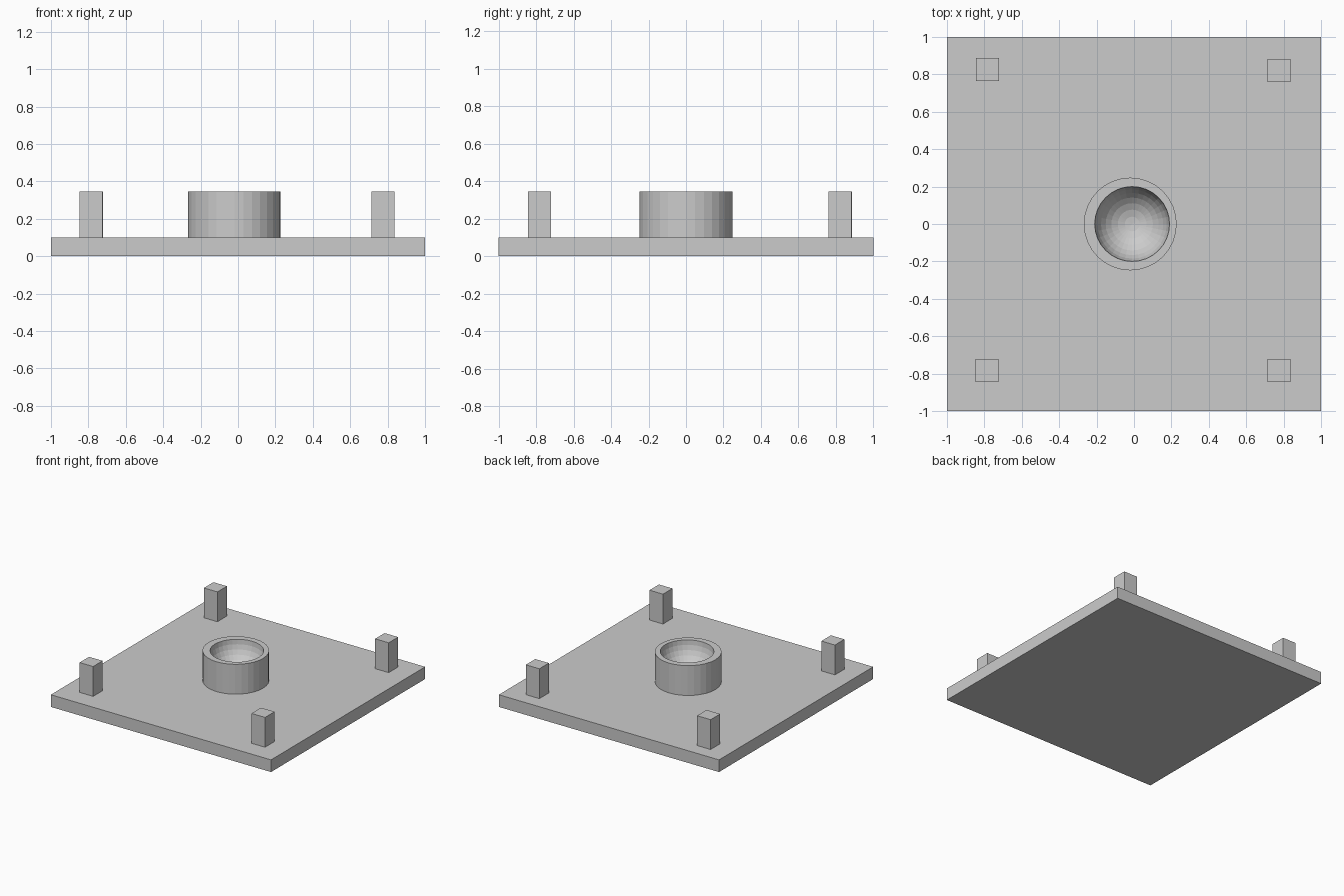
import bpy, bmesh, math

cube = bpy.data.objects.get("Cube")
if cube:
    bpy.data.objects.remove(cube, do_unlink=True)

GREY = (0.6, 0.6, 0.6, 1)
grey = bpy.data.materials.new("plain grey")
grey.use_nodes = True
grey.diffuse_color = GREY
grey.node_tree.nodes["Principled BSDF"].inputs["Base Color"].default_value = GREY

PLATE_TOP, TOP = 0.1, 0.345


def add_object(name, bm):
    bmesh.ops.recalc_face_normals(bm, faces=bm.faces)
    mesh = bpy.data.meshes.new(name)
    bm.to_mesh(mesh)
    bm.free()
    mesh.materials.append(grey)
    obj = bpy.data.objects.new(name, mesh)
    bpy.context.collection.objects.link(obj)
    return obj


def box(name, x, y, width, bottom, top):
    bm = bmesh.new()
    bmesh.ops.create_cube(bm, size=1)
    bmesh.ops.scale(bm, vec=(width, width, top - bottom), verts=bm.verts)
    bmesh.ops.translate(bm, vec=(x, y, (top + bottom) / 2), verts=bm.verts)
    return add_object(name, bm)


def round_shell(name, rings, sides=32):
    """Closed solid through circles given as (centre x, radius, z)."""
    bm = bmesh.new()
    loops = [[bm.verts.new((cx + r * math.cos(math.tau * i / sides),
                            r * math.sin(math.tau * i / sides), z))
              for i in range(sides)] for cx, r, z in rings]
    for a, b in zip(loops, loops[1:]):
        for i in range(sides):
            j = (i + 1) % sides
            bm.faces.new((a[i], a[j], b[j], b[i]))
    bm.faces.new(loops[0])
    tip = bm.verts.new((rings[-1][0], 0, TOP - BOWL_R))
    for i in range(sides):
        bm.faces.new((loops[-1][i], loops[-1][(i + 1) % sides], tip))
    return add_object(name, bm)


# Base plate
box("base_plate", 0, 0, 2, 0, PLATE_TOP)

# Corner posts
for name, x, y in (("front_right_post", -0.787, -0.782),
                   ("front_left_post", 0.775, -0.782),
                   ("back_right_post", -0.783, 0.825),
                   ("back_left_post", 0.775, 0.822)):
    box(name, x, y, 0.123, PLATE_TOP, TOP)

# Round pedestal with a hemispherical bowl sunk into its top
BOWL_R, BOWL_X, BOWL_STEPS = 0.2, -0.01, 8
bowl = [(BOWL_X, BOWL_R * math.cos(a), TOP - BOWL_R * math.sin(a))
        for a in (math.pi / 2 * k / BOWL_STEPS for k in range(BOWL_STEPS))]
round_shell("bowl_pedestal",
            [(-0.02, 0.248, PLATE_TOP), (-0.02, 0.248, TOP)] + bowl)
